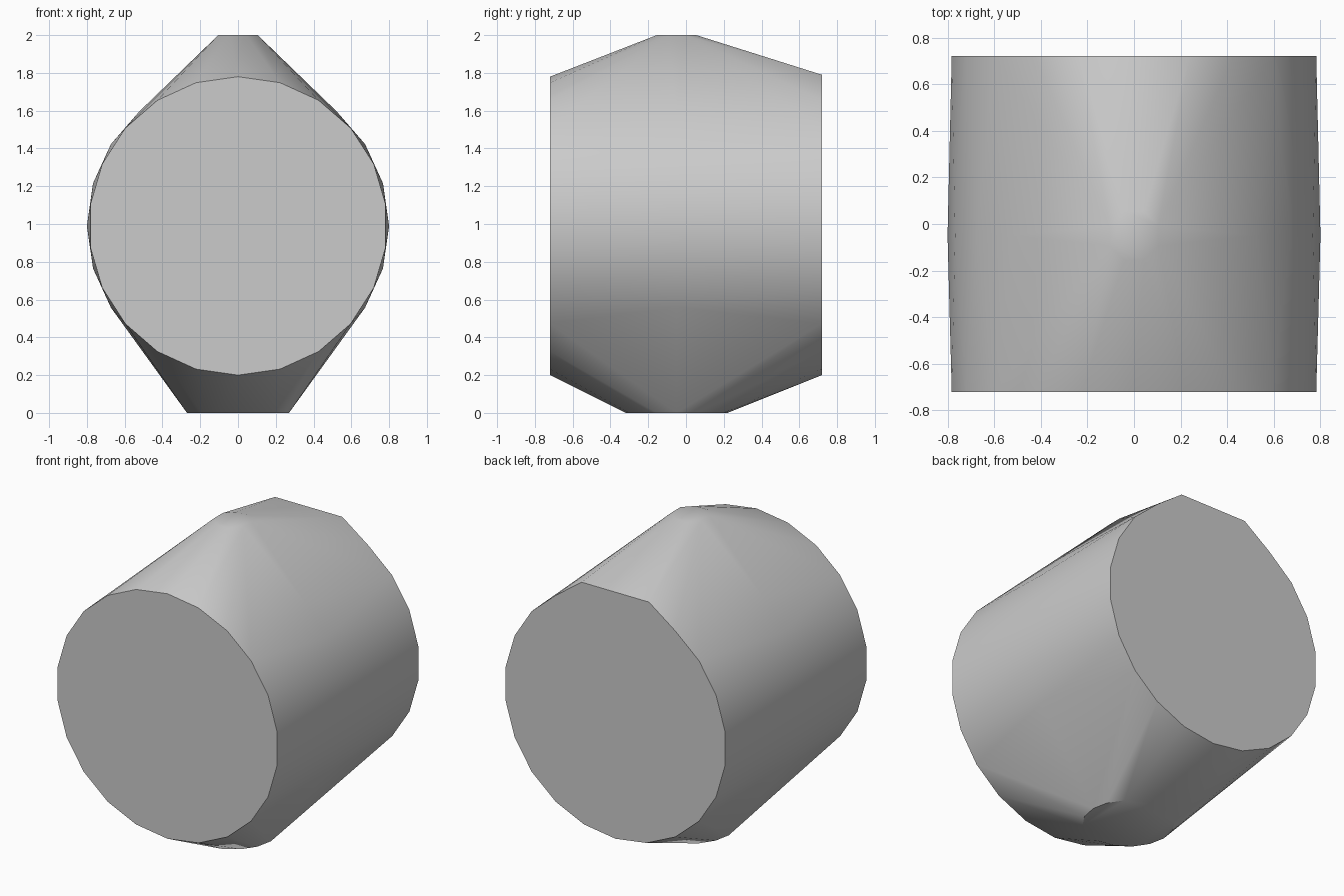
import bpy, bmesh, math

cube = bpy.data.objects.get("Cube")
if cube:
    bpy.data.objects.remove(cube, do_unlink=True)

grey = bpy.data.materials.new("plain grey")
grey.use_nodes = True
colour = (0.6, 0.6, 0.6, 1)
grey.diffuse_color = colour
grey.node_tree.nodes["Principled BSDF"].inputs["Base Color"].default_value = colour


def upright_ring(y, radius, z, count, turn=0.0):
    """Points of a circle that faces along y."""
    angles = [math.tau * (i + turn) / count for i in range(count)]
    return [(radius * math.sin(a), y, z + radius * math.cos(a)) for a in angles]


def flat_ring(z, radius, y, count, turn=0.0):
    """Points of a circle that faces along z."""
    angles = [math.tau * (i + turn) / count for i in range(count)]
    return [(radius * math.sin(a), y + radius * math.cos(a), z) for a in angles]


# Drum ends: round front, and a back with a flat upper edge
points = upright_ring(-0.72, 0.79, 0.99, 22)
points += [p for p in upright_ring(0.72, 0.79, 0.99, 22) if abs(p[0]) > 0.3 or p[2] < 1]
points += [(-0.24, 0.72, 1.79), (0.24, 0.72, 1.79)]

# Slight swelling round the waist
points += upright_ring(-0.05, 0.8, 0.99, 22, 0.5)

# Small top plateau and larger round foot
points += flat_ring(2.0, 0.113, -0.05, 8, 0.5)
points += flat_ring(0.0, 0.27, -0.05, 16)

# Tight skin stretched over all the rings
bm = bmesh.new()
for p in points:
    bm.verts.new(p)
bmesh.ops.convex_hull(bm, input=bm.verts[:])
loose = [v for v in bm.verts if not v.link_faces]
bmesh.ops.delete(bm, geom=loose, context="VERTS")
bmesh.ops.dissolve_limit(bm, angle_limit=0.01, verts=bm.verts[:], edges=bm.edges[:])
bmesh.ops.recalc_face_normals(bm, faces=bm.faces[:])
mesh = bpy.data.meshes.new("drum_body")
bm.to_mesh(mesh)
bm.free()
mesh.materials.append(grey)

body = bpy.data.objects.new("drum_body", mesh)
bpy.context.collection.objects.link(body)
bpy.ops.object.select_all(action="DESELECT")
body.select_set(True)
bpy.context.view_layer.objects.active = body
bpy.ops.object.shade_smooth_by_angle(angle=math.radians(30))
